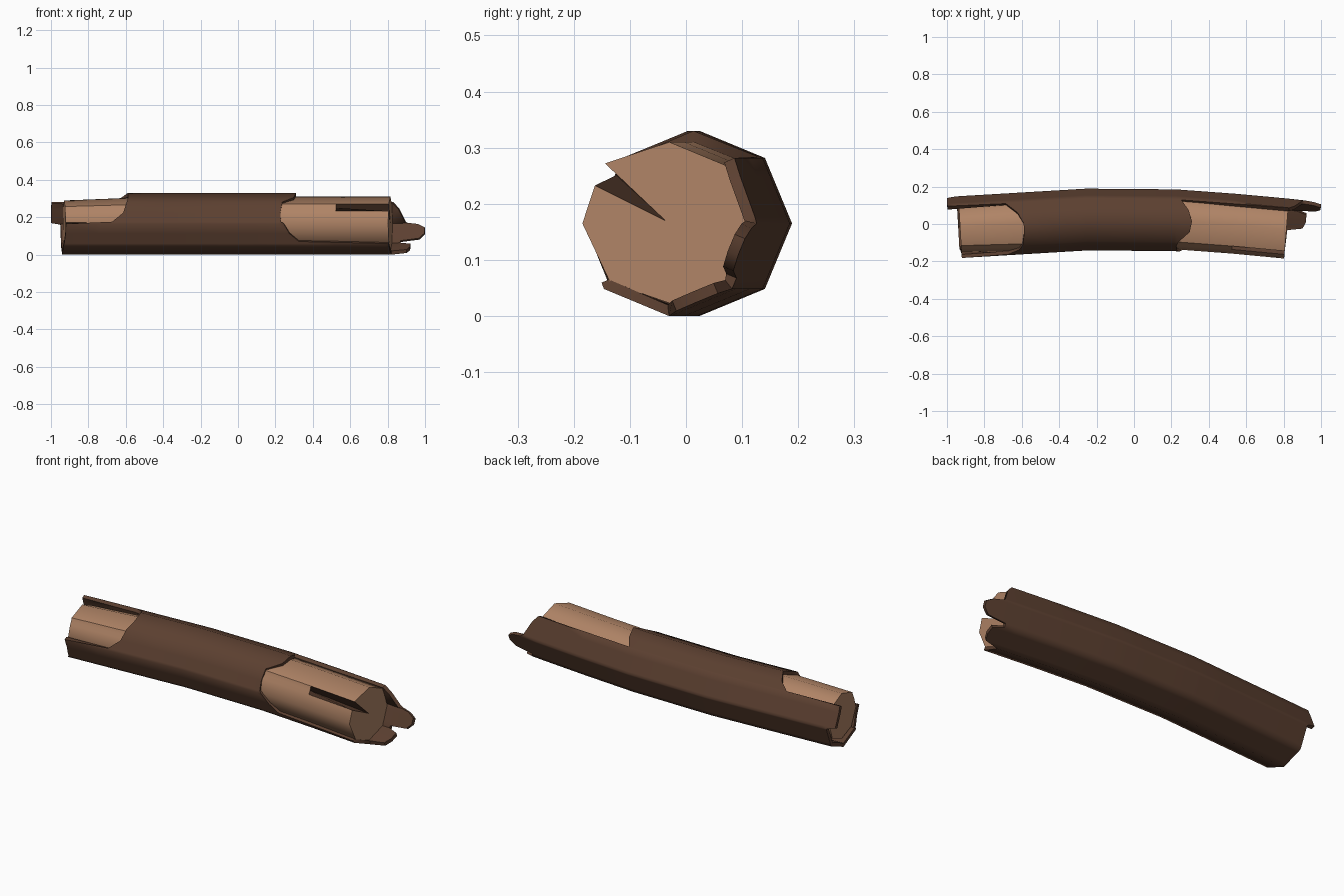
import bpy, bmesh, math

if "Cube" in bpy.data.objects:
    bpy.data.objects.remove(bpy.data.objects["Cube"])


def material(name, rgb):
    m = bpy.data.materials.new(name)
    m.diffuse_color = (*rgb, 1)
    m.use_nodes = True
    m.node_tree.nodes["Principled BSDF"].inputs["Base Color"].default_value = m.diffuse_color
    return m


BARK = material("dark_bark", (0.107, 0.051, 0.030))
WOOD = material("pale_wood", (0.434, 0.231, 0.133))


def lerp_table(table, x):
    """Piecewise linear lookup in a list of (x, value)."""
    if x <= table[0][0]:
        return table[0][1]
    for (x0, v0), (x1, v1) in zip(table, table[1:]):
        if x <= x1:
            return v0 + (v1 - v0) * (x - x0) / (x1 - x0)
    return table[-1][1]


# Gently bent centre line of the log: y position and slope along x
PATH = [(-1, -.022), (-.92, -.016), (-.25, .024), (.22, .020), (.53, -.003), (.8, -.028), (1, -.05)]
SLOPE = [(-1, .06), (-.25, .03), (.22, -.03), (.8, -.08), (1, -.08)]
CENTRE_Z = 0.165


def on_log(x, angle, radius):
    """Point round the centre line; angle 0 = back, 90 = top, 180 = front."""
    a = math.radians(angle)
    u = radius * math.cos(a)
    return (x - lerp_table(SLOPE, x) * u, lerp_table(PATH, x) + u,
            CENTRE_Z + radius * math.sin(a))


def octagon(angle, r):
    return r * math.cos(math.pi / 8) / math.cos(math.radians(angle % 45 - 22.5))


def loft(name, rings, mat, caps=False):
    """Closed tube through equal rings of points (rings run along +x)."""
    bm = bmesh.new()
    vs = [[bm.verts.new(p) for p in ring] for ring in rings]
    n = len(vs[0])
    for a, b in zip(vs, vs[1:]):
        for k in range(n):
            j = (k + 1) % n
            bm.faces.new((a[k], a[j], b[j], b[k])).material_index = 0
    if caps:
        bm.faces.new(vs[0][::-1])
        bm.faces.new(vs[-1])
    else:
        bmesh.ops.remove_doubles(bm, verts=bm.verts, dist=1e-5)
    me = bpy.data.meshes.new(name)
    bm.to_mesh(me)
    bm.free()
    me.materials.append(mat)
    ob = bpy.data.objects.new(name, me)
    bpy.context.collection.objects.link(ob)
    bpy.ops.object.select_all(action='DESELECT')
    ob.select_set(True)
    bpy.context.view_layer.objects.active = ob
    return ob


# Bark shell: for each angle, where the bark starts and ends along x
COLUMNS = [(0, -.945, .90), (4, -.99, .885), (33, -.992, .85), (45, -.99, .82),
           (47, -.68, .25), (67, -.62, .29), (90, -.59, .31), (112, -.59, .30),
           (135, -.60, .24), (157, -.62, .23), (176, -.68, .235), (180, -.93, .25),
           (200, -.93, .28), (217, -.935, .33), (221, -.935, .81), (225, -.94, .815),
           (270, -.94, .82), (278, -.94, .90), (292, -.94, .915), (308, -.94, .915),
           (315, -.94, .86), (322, -.94, .86), (327, -.94, .96), (338, -.94, .988),
           (350, -.94, .988), (357, -.94, .95)]
ROWS = [-1, -.92, -.75, -.6, -.43, -.25, -.1, .07, .22, .375, .53, .67, .8, .9, 1]
bark = loft("bark_shell",
            [[on_log(max(lo, min(hi, x)), a, octagon(a, .165)) for a, lo, hi in COLUMNS]
             for x in ROWS], BARK)
mod = bark.modifiers.new("thickness", 'SOLIDIFY')
mod.thickness = 0.02
mod.offset = -1
bpy.ops.object.modifier_apply(modifier=mod.name)
bpy.ops.object.shade_smooth_by_angle(angle=math.radians(50))

# Wood core: eight sides, tapering left, with a split widening to the right end
CORE = [(0, .138), (45, .145), (90, .145), (137, .157), (145, .149), (153, .149),
        (180, .155), (225, .149), (270, .142), (315, .145)]
SCALE = [(-.93, .86), (-.6, .95), (-.25, 1), (1, 1)]
SPLIT = [(.53, .149), (.815, .008)]
core = loft("wood_core",
            [[on_log(x, a, lerp_table(SPLIT, x) if a == 145 and x > .53
                     else r * lerp_table(SCALE, x)) for a, r in CORE]
             for x in (-.93, -.6, -.25, .22, .53, .815)], WOOD, caps=True)

# Inside walls of the split are dark
core.data.materials.append(BARK)
for p in core.data.polygons:
    on_split = [i for i in p.vertices if i % len(CORE) == 4 and i // len(CORE) == 5]
    if on_split and len(p.vertices) == 4:
        p.material_index = 1
bpy.ops.object.shade_smooth_by_angle(angle=math.radians(50))
